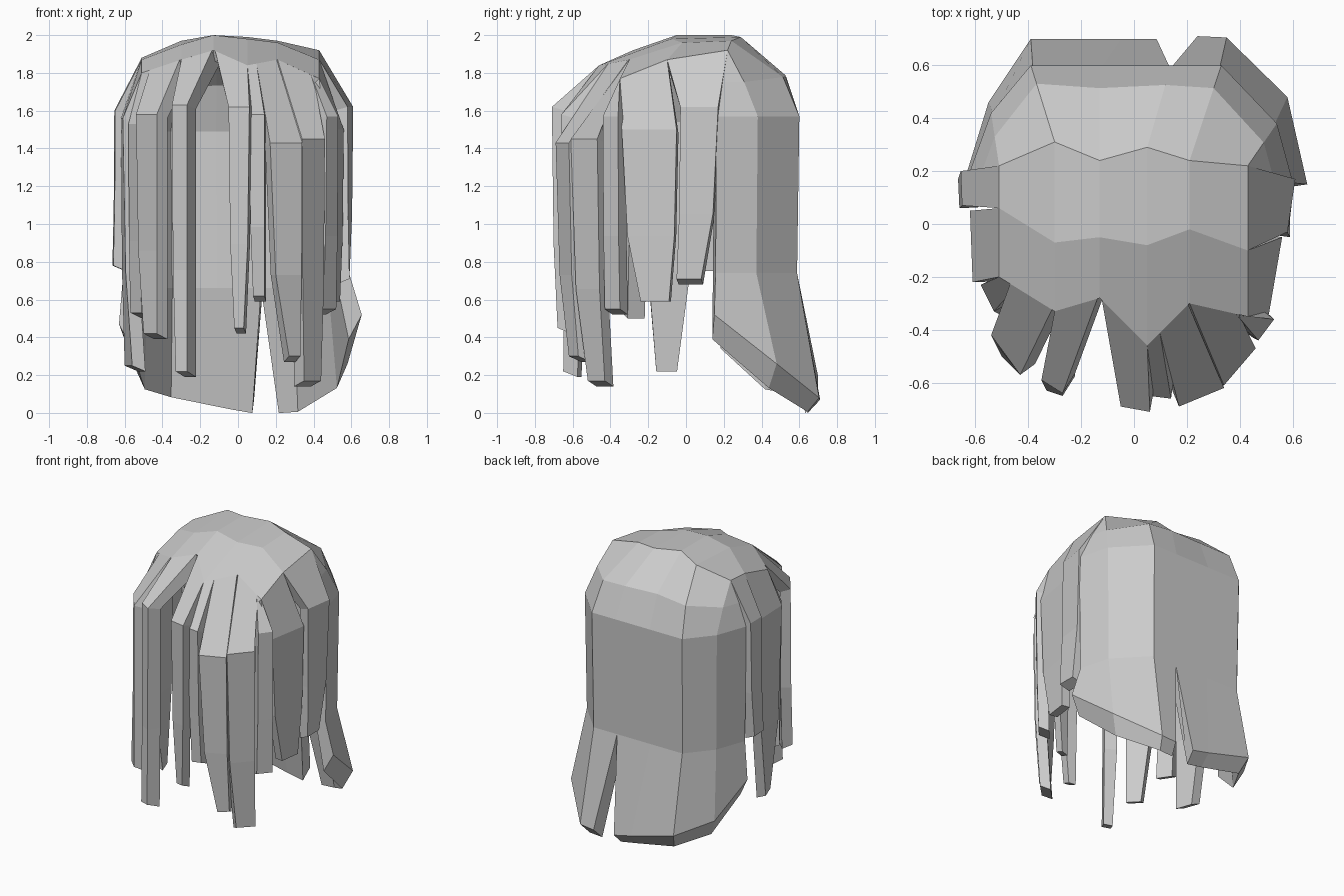
import bpy, bmesh
from mathutils import Vector as V

if "Cube" in bpy.data.objects:
    bpy.data.objects.remove(bpy.data.objects["Cube"])


def make(name, grid, cap_ends=False, closed=False):
    """Skin a list of equal-length point rows; optionally close the rows and fill both ends."""
    bm = bmesh.new()
    rows = [[bm.verts.new(p) for p in row] for row in grid]
    n = len(rows[0])
    for r, s in zip(rows, rows[1:]):
        for i in range(n if closed else n - 1):
            j = (i + 1) % n
            bm.faces.new((r[i], r[j], s[j], s[i]))
    if cap_ends:
        bm.faces.new(rows[0])
        bm.faces.new(rows[-1])
    bmesh.ops.remove_doubles(bm, verts=bm.verts, dist=0.0005)
    bmesh.ops.recalc_face_normals(bm, faces=bm.faces)
    me = bpy.data.meshes.new(name)
    bm.to_mesh(me)
    bm.free()
    ob = bpy.data.objects.new(name, me)
    bpy.context.collection.objects.link(ob)
    return ob


def inward(p, d, drop=0.0):
    c = V((0, 0.05, 0)) - V((p.x, p.y, 0))
    q = p + c.normalized() * d
    q.z -= drop
    return q


# Crown: three rows running left to right, from the ridge to the fringe line
xs = (-.51, -.30, -.13, .05, .21, .43)
ys = ((.22, .31, .24, .29, .24, .22),
      (.06, -.07, -.05, -.08, -.02, -.10),
      (-.20, -.33, -.28, -.46, -.30, -.35))
zs = ((1.88, 1.97, 2.0, 1.99, 1.97, 1.92),
      (1.87, 1.95, 2.0, 1.98, 1.96, 1.87),
      (1.80, 1.87, 1.92, 1.84, 1.87, 1.77))
crown = [[V(p) for p in zip(xs, yr, zr)] for yr, zr in zip(ys, zs)]
cap = make("crown", crown)
if sum(f.normal.z for f in cap.data.polygons) < 0:
    cap.data.flip_normals()
mod = cap.modifiers.new("thickness", 'SOLIDIFY')
mod.thickness = 0.06
mod.offset = -1

# Back curtain: (ridge index, shoulder x, y, hem x, y, z) per column
left = [(0, -.62, .20, -.63, .20, .47),
        (0, -.54, .42, -.55, .46, .25),
        (1, -.39, .60, -.39, .70, .19),
        (2, -.13, .60, -.05, .70, .10),
        (3, .14, .60, .085, .70, .07)]
right = [(3, .14, .60, .24, .71, .07),
         (4, .33, .60, .35, .705, .08),
         (5, .54, .38, .58, .48, .26),
         (5, .60, .16, .655, .15, .52)]


def curtain(name, cols):
    grid = []
    for i, sx, sy, bx, by, bz in cols:
        ridge, sh = crown[0][i], V((sx, sy, 1.57))
        side = i in (0, 5)
        up = ridge.lerp(sh, 0.55 if side else 0.76)
        up.z = ridge.z + (sh.z - ridge.z) * 0.48
        crease, hem = V((sx * .98, sy * .98, .74)), V((bx, by, bz))
        outer = [ridge, up, sh, crease, hem]
        inner = [inward(hem, .07, min(.13, bz * .3 + .05)), inward(crease, .06, .08),
                 inward(sh, .06, .08), inward(up, .06, .06), inward(ridge, .03, .07)]
        grid.append(outer + inner)
    make(name, grid, cap_ends=True, closed=True)


curtain("back_curtain_left", left)
curtain("back_curtain_right", right)

# Loose locks hang from the crown rim, counted from the left ridge end
rim = [crown[0][0], crown[1][0]] + crown[2] + [crown[1][5], crown[0][5]]


def on_rim(t):
    i = min(int(t), len(rim) - 2)
    return rim[i].lerp(rim[i + 1], t - i)


def lock(name, t0, t1, sa, sb, sz, ba, bb, bz, thick=0.07, lip=0.03):
    sh = [V((*sa, sz)), V((*sb, sz))]
    tip = [V((*ba, bz + .03)), V((*bb, bz + .03))]
    mid = []
    for s, t in zip(sh, tip):
        m = s.lerp(t, .3)
        m.z = s.z + (t.z - s.z) * .62
        mid.append(m)
    e = sh[1] - sh[0]
    n = V((-e.y, e.x, 0)).normalized() * thick
    if n.dot(sh[0] + sh[1]) > 0:
        n.negate()
    rows = []
    for (a, b), drop in (((on_rim(t0), on_rim(t1)), .06), (sh, .02),
                         (mid, 0), (tip, lip)):
        d = V((0, 0, drop))
        rows.append([a, b, b + n - d, a + n - d])
    make(name, rows, cap_ends=True, closed=True)


# name, rim start and end, shoulder edge + height, tip edge + height
lock("left_rear_lock", 0, 1, (-.655, .20), (-.65, .07), 1.60, (-.665, .17), (-.66, .06), .75)
lock("left_side_lock", 1, 2, (-.62, .05), (-.61, -.22), 1.56, (-.60, -.05), (-.56, -.16), .22)
lock("left_temple_lock", 2, 2.3, (-.58, -.23), (-.53, -.33), 1.53, (-.57, -.25), (-.51, -.34), .50)
lock("left_front_lock", 2.2, 2.95, (-.54, -.42), (-.43, -.57), 1.58, (-.50, -.50), (-.43, -.57), .39)
lock("left_fringe_lock", 3, 3.95, (-.35, -.59), (-.27, -.64), 1.63, (-.33, -.63), (-.27, -.65), .19, .09)
lock("centre_fringe_lock", 4.05, 5, (-.05, -.69), (.06, -.71), 1.62, (-.02, -.67), (.03, -.68), .42)
lock("thin_fringe_lock", 5, 5.3, (.06, -.65), (.14, -.66), 1.58, (.08, -.64), (.14, -.62), .59)
lock("right_fringe_lock", 5.3, 5.97, (.17, -.69), (.34, -.62), 1.43, (.27, -.62), (.33, -.57), .27)
lock("right_front_lock", 6, 6.85, (.34, -.61), (.46, -.47), 1.45, (.35, -.52), (.44, -.43), .14)
lock("right_temple_lock", 6.8, 7, (.47, -.44), (.53, -.36), 1.57, (.45, -.43), (.52, -.35), .52)
lock("right_side_lock", 7, 8, (.51, -.34), (.56, -.05), 1.50, (.52, -.24), (.54, -.09), .56, .06, 0)
lock("right_rear_lock", 8, 9, (.58, -.03), (.61, .17), 1.62, (.59, -.05), (.59, .08), .68)
